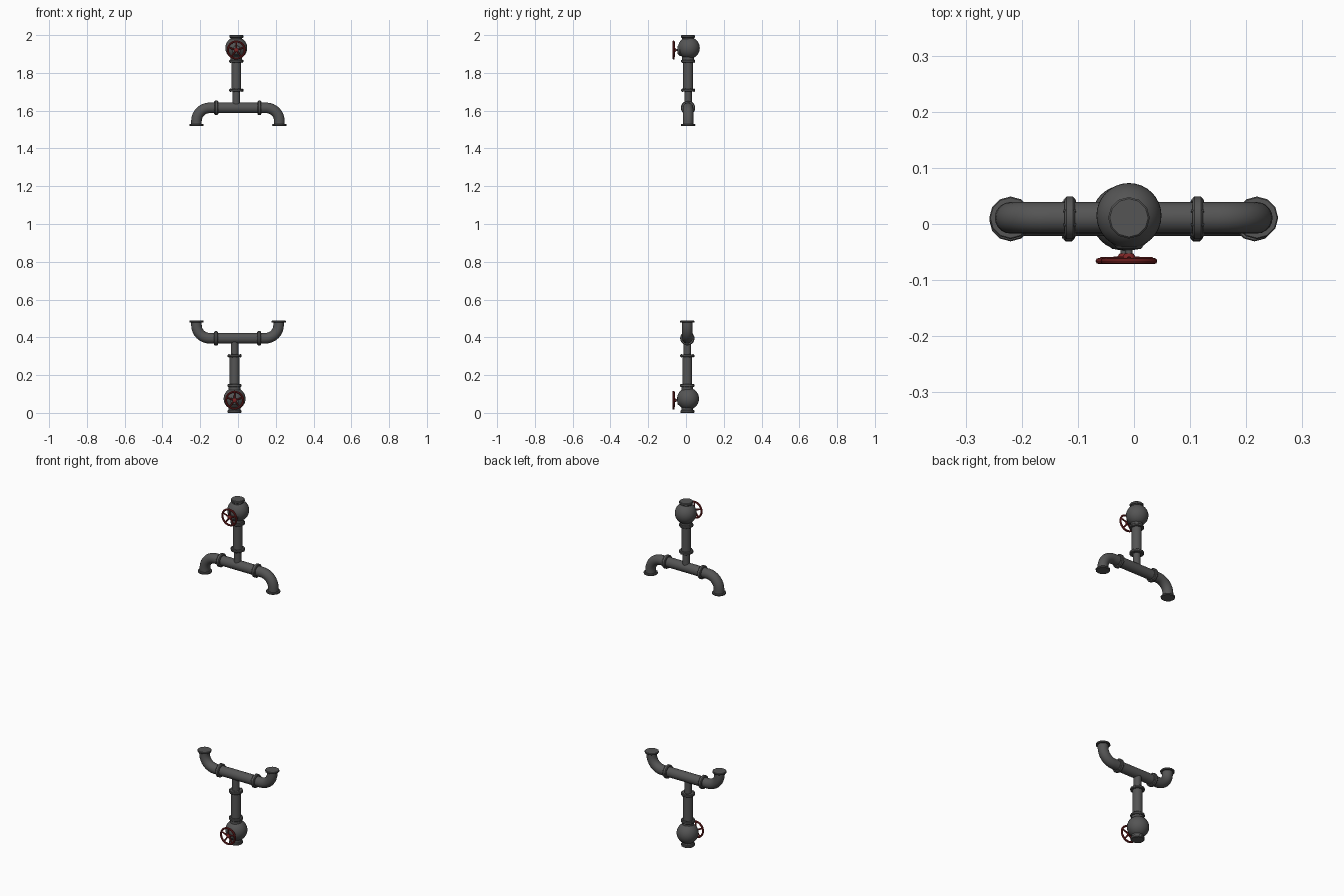
import bpy, bmesh, math
from mathutils import Vector, Matrix

if "Cube" in bpy.data.objects:
    bpy.data.objects.remove(bpy.data.objects["Cube"])

def material(name, col):
    m = bpy.data.materials.new(name)
    m.diffuse_color = (*col, 1)
    m.use_nodes = True
    m.node_tree.nodes["Principled BSDF"].inputs["Base Color"].default_value = m.diffuse_color
    return m

IRON = material("dark grey iron", (0.09, 0.09, 0.09))
RED = material("dark red paint", (0.20, 0.018, 0.018))

def finish(name, bm, mat):
    bmesh.ops.recalc_face_normals(bm, faces=bm.faces)
    me = bpy.data.meshes.new(name)
    bm.to_mesh(me)
    bm.free()
    me.materials.append(mat)
    ob = bpy.data.objects.new(name, me)
    bpy.context.collection.objects.link(ob)
    bpy.ops.object.select_all(action='DESELECT')
    ob.select_set(True)
    bpy.context.view_layer.objects.active = ob
    bpy.ops.object.shade_smooth_by_angle(angle=math.radians(40))
    return ob

def axis_matrix(origin, axis):
    q = Vector((0, 0, 1)).rotation_difference(Vector(axis))
    return Matrix.Translation(origin) @ q.to_matrix().to_4x4()

def add_lathe(bm, origin, axis, profile, n=24):
    """Capped solid of revolution; profile is (radius, distance along axis)."""
    m = axis_matrix(origin, axis)
    rings = [[bm.verts.new(m @ Vector((r * math.cos(2 * math.pi * i / n),
                                       r * math.sin(2 * math.pi * i / n), h)))
              for i in range(n)] for r, h in profile]
    for a, b in zip(rings, rings[1:]):
        for i in range(n):
            bm.faces.new((a[i], a[(i + 1) % n], b[(i + 1) % n], b[i]))
    bm.faces.new(rings[0])
    bm.faces.new(rings[-1])

def add_sweep(bm, path, r, side, n=20):
    """Tube along a planar path; side is the normal of the path plane."""
    rings = []
    for k, p in enumerate(path):
        t = (path[min(k + 1, len(path) - 1)] - path[max(k - 1, 0)]).normalized()
        u = t.cross(side)
        rings.append([bm.verts.new(p + r * (math.cos(2 * math.pi * i / n) * u
                      + math.sin(2 * math.pi * i / n) * side)) for i in range(n)])
    for a, b in zip(rings, rings[1:]):
        for i in range(n):
            bm.faces.new((a[i], a[(i + 1) % n], b[(i + 1) % n], b[i]))
    bm.faces.new(rings[0])
    bm.faces.new(rings[-1])

def flange(name, c, axis, r, t, n=14, bolts=8):
    """Flange disc with a ring of hex bolts through it."""
    bm = bmesh.new()
    h, e = t / 2, t * 0.2
    add_lathe(bm, c, axis, [(r - e, -h), (r, -h + e), (r, h - e), (r - e, h)], n)
    m = axis_matrix(c, axis)
    for i in range(bolts):
        a = 2 * math.pi * (i + .5) / bolts
        p = m @ Vector((0.86 * r * math.cos(a), 0.86 * r * math.sin(a), -h - 0.002))
        add_lathe(bm, p, axis, [(0.0032, 0), (0.0032, t + 0.004)], 6)
    finish(name, bm, IRON)

def assembly(tag, s, zs, zt, z_end, vx, y, arm_l, arm_r, wheel_z):
    """s=+1: valve on top, outlets down; s=-1: upside down."""
    up = Vector((0, 0, s))
    P = lambda z: Vector((vx, y, z))

    # Valve ball with its outer neck
    bm = bmesh.new()
    bmesh.ops.create_uvsphere(bm, u_segments=32, v_segments=20, radius=0.058,
                              matrix=Matrix.Translation((vx, y + 0.004, zs)))
    add_lathe(bm, P(zs), up, [(0.031, 0), (0.031, 0.065)])
    add_lathe(bm, P(zs), -up, [(0.031, 0), (0.031, 0.075)])
    finish(tag + "_valve_body", bm, IRON)
    z_out = 2.0 if s > 0 else 0.0
    flange(tag + "_outer_flange", P(z_out - s * 0.007), up, 0.037, 0.014, 12, 0)
    flange(tag + "_valve_flange", P(zs - s * 0.07), up, 0.038, 0.014)

    # Riser pipe and narrow branch
    zf = zt + s * 0.093
    bm = bmesh.new()
    add_lathe(bm, P(zf), up, [(0.026, 0), (0.026, abs(zs - zf) - 0.07)])
    add_lathe(bm, P(zt), up, [(0.02, 0), (0.02, 0.093)])
    finish(tag + "_riser_pipe", bm, IRON)
    flange(tag + "_riser_flange", P(zf), up, 0.038, 0.014)

    # Cross pipe with two elbows swept as one tube
    R = 0.07
    path = [Vector((arm_l, y, z_end))]
    for i in range(9):
        a = math.pi / 2 * i / 8
        path.append(Vector((arm_l + R - R * math.cos(a), y, zt - s * R * (1 - math.sin(a)))))
    for i in range(9):
        a = math.pi / 2 * (1 - i / 8)
        path.append(Vector((arm_r - R + R * math.cos(a), y, zt - s * R * (1 - math.sin(a)))))
    path.append(Vector((arm_r, y, z_end)))
    bm = bmesh.new()
    add_sweep(bm, path, 0.028, Vector((0, 1, 0)))
    finish(tag + "_elbow_pipe", bm, IRON)
    mid = (arm_l + arm_r) / 2
    for side, x, d in (("left", arm_l, -1), ("right", arm_r, 1)):
        flange(f"{tag}_{side}_end_flange", Vector((x, y, z_end + s * 0.005)), up, 0.038, 0.01, 12, 0)
        flange(f"{tag}_{side}_joint_flange", Vector((mid + d * 0.114, y, zt)), (1, 0, 0),
               0.038, 0.019, 20)

    # Bonnet and stem facing the front
    w = Vector((vx, 0, wheel_z))
    bm = bmesh.new()
    add_lathe(bm, w, (0, -1, 0), [(0.031, 0), (0.031, 0.034), (0.026, 0.038),
                                  (0.022, 0.044), (0.01, 0.046)], 20)
    add_lathe(bm, w, (0, -1, 0), [(0.006, 0.04), (0.006, 0.062)], 12)
    finish(tag + "_bonnet", bm, IRON)

    # Hand wheel: rim, hub and spokes
    bm = bmesh.new()
    ring = [Vector((vx + 0.045 * math.cos(2 * math.pi * i / 32), -0.066,
                    wheel_z + 0.045 * math.sin(2 * math.pi * i / 32))) for i in range(32)]
    rings = []
    for p in ring:
        u = (p - Vector((vx, -0.066, wheel_z))).normalized()
        rings.append([bm.verts.new(p + 0.0055 * (math.cos(k * math.pi / 4) * u
                      + Vector((0, math.sin(k * math.pi / 4), 0)))) for k in range(8)])
    for i in range(32):
        a, b = rings[i], rings[(i + 1) % 32]
        for k in range(8):
            bm.faces.new((a[k], a[(k + 1) % 8], b[(k + 1) % 8], b[k]))
    add_lathe(bm, w, (0, -1, 0), [(0.008, 0.053), (0.012, 0.059), (0.012, 0.066), (0.007, 0.069)], 14)
    for i in range(5):
        a = math.pi / 2 + 2 * math.pi * i / 5
        add_lathe(bm, Vector((vx, -0.063, wheel_z)), (math.cos(a), 0, math.sin(a)),
                  [(0.005, 0.006), (0.004, 0.044)], 8)
    finish(tag + "_hand_wheel", bm, RED)

assembly("upper", 1, 1.932, 1.615, 1.519, -0.009, 0.011, -0.220, 0.219, 1.921)
assembly("lower", -1, 0.075, 0.395, 0.488, -0.018, 0.007, -0.220, 0.215, 0.067)
